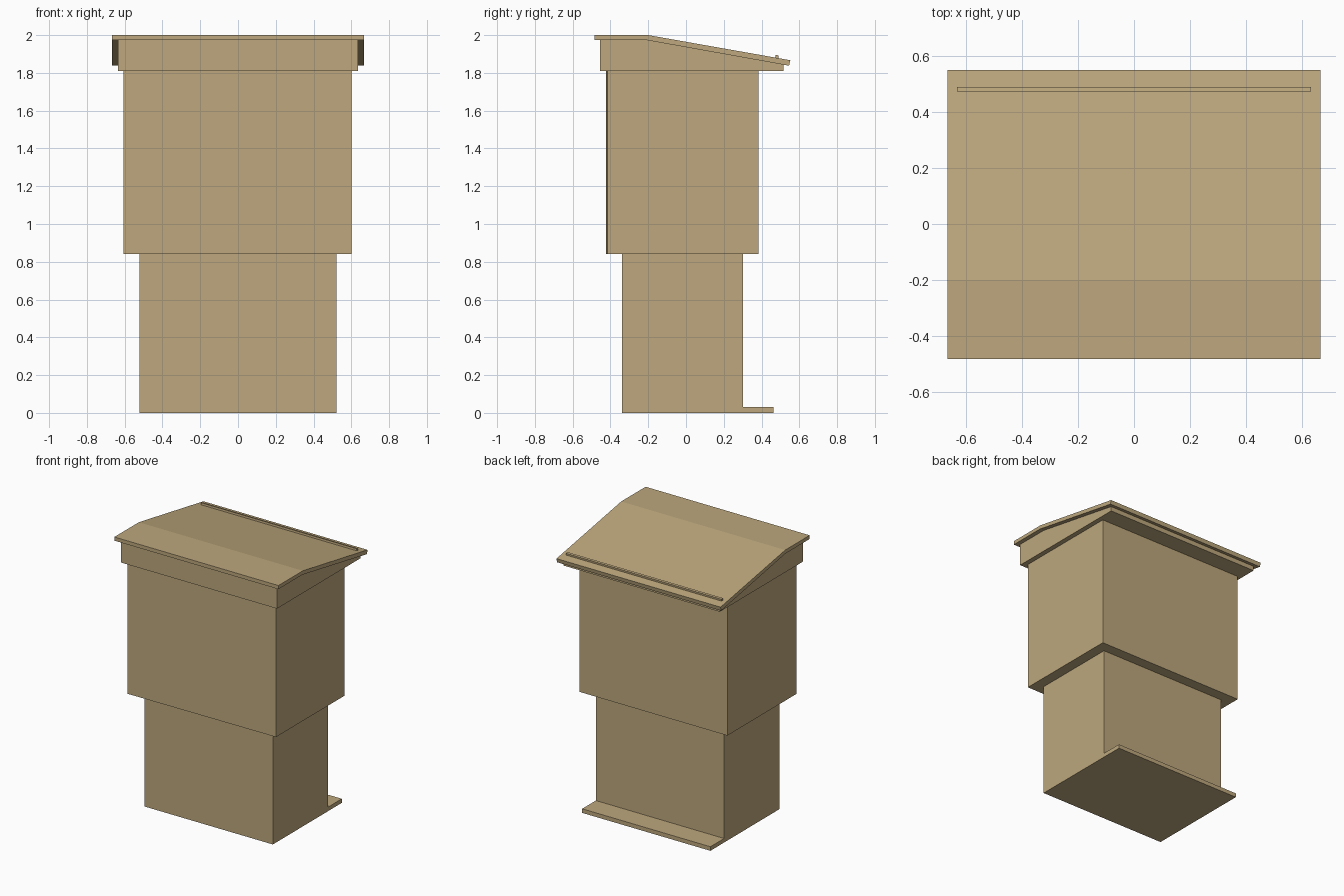
import bpy, bmesh

if "Cube" in bpy.data.objects:
    bpy.data.objects.remove(bpy.data.objects["Cube"])

wood = bpy.data.materials.new("light_wood")
wood.diffuse_color = (0.51, 0.39, 0.205, 1)
wood.use_nodes = True
wood.node_tree.nodes["Principled BSDF"].inputs["Base Color"].default_value = wood.diffuse_color


def prism(name, base, offset):
    """Extrude a closed polygon along an offset vector."""
    bm = bmesh.new()
    f = bm.faces.new([bm.verts.new(p) for p in base])
    r = bmesh.ops.extrude_face_region(bm, geom=[f], use_keep_orig=True)
    verts = [g for g in r["geom"] if isinstance(g, bmesh.types.BMVert)]
    bmesh.ops.translate(bm, verts=verts, vec=offset)
    bmesh.ops.recalc_face_normals(bm, faces=bm.faces)
    me = bpy.data.meshes.new(name)
    bm.to_mesh(me)
    bm.free()
    me.materials.append(wood)
    ob = bpy.data.objects.new(name, me)
    bpy.context.collection.objects.link(ob)
    return ob


def side_profile(name, pts, half):
    """Side outline (y, z) extruded across the full width."""
    return prism(name, [(-half, y, z) for y, z in pts], (2 * half, 0, 0))


def footprint(name, pts, z0, z1):
    """Plan outline (x, y) extruded upwards."""
    return prism(name, [(x, y, z0) for x, y in pts], (0, 0, z1 - z0))


# Narrow base with the foot step behind it
side_profile("base", [(-0.34, 0), (0.462, 0), (0.462, 0.03),
                      (0.303, 0.03), (0.303, 0.84), (-0.34, 0.84)], 0.522)

# Wider upper cabinet, front panel very slightly skewed
footprint("cabinet", [(-0.605, -0.423), (0.6, -0.415), (0.6, 0.383),
                      (-0.605, 0.383)], 0.84, 1.81)

# Collar under the desk top
side_profile("collar", [(-0.455, 1.81), (0.515, 1.81), (0.515, 1.844),
                        (-0.203, 1.973), (-0.455, 1.973)], 0.636)

# Flat and sloping desk top
side_profile("desk_top", [(-0.484, 1.973), (-0.205, 1.973), (0.546, 1.838),
                          (0.552, 1.867), (-0.2, 2.0), (-0.484, 2.0)], 0.668)

# Paper stop strip
side_profile("paper_stop", [(0.473, 1.875), (0.489, 1.872), (0.491, 1.892),
                            (0.475, 1.895)], 0.634)
